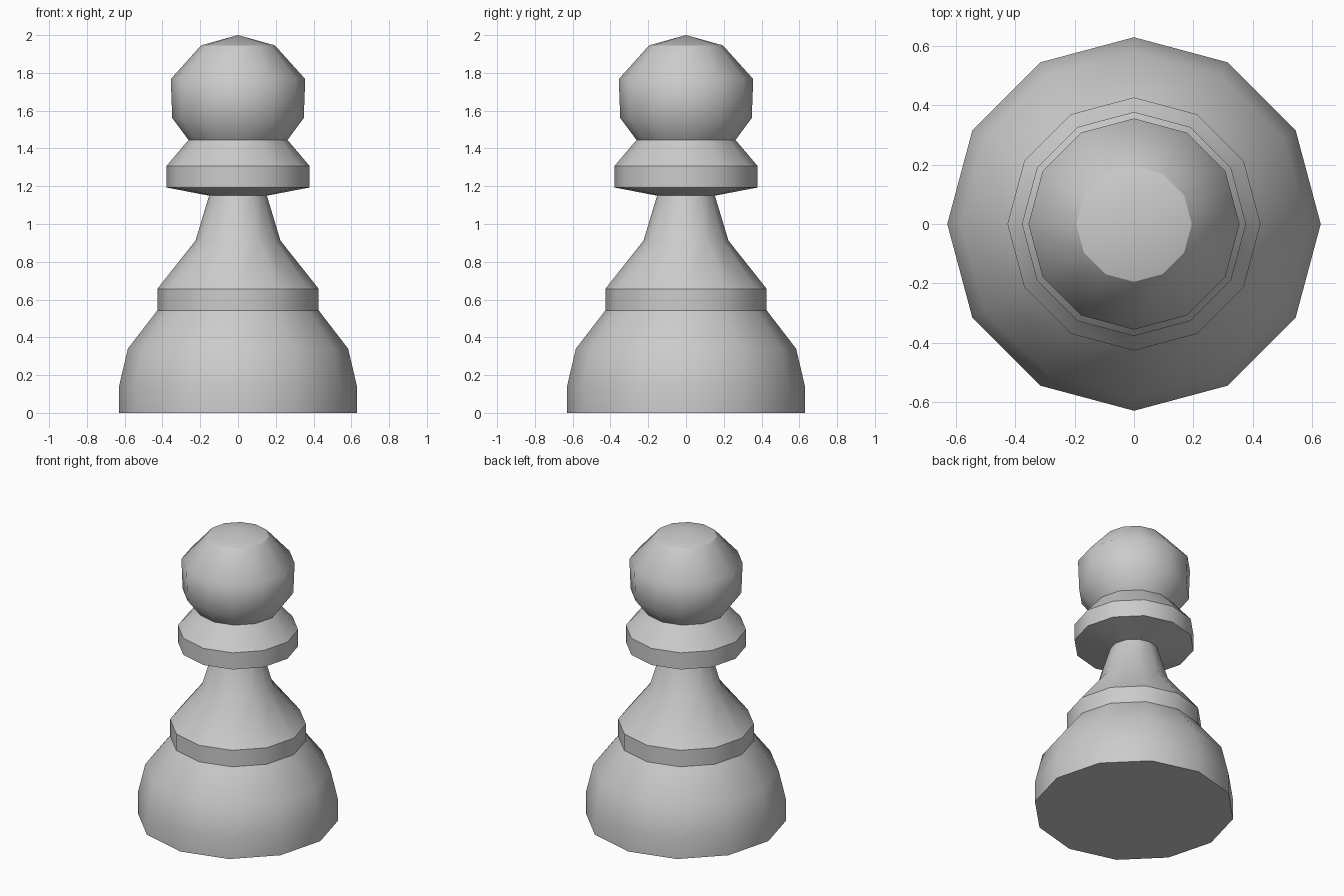
import bpy, bmesh
from math import cos, sin, tau

if "Cube" in bpy.data.objects:
    bpy.data.objects.remove(bpy.data.objects["Cube"])

SIDES = 12

# Lathe profile from the foot up: radius, height, crease on this ring
PROFILE = [
    (0.63, 0.00, True), (0.63, 0.14, False), (0.583, 0.34, False),      # rounded base
    (0.427, 0.543, True), (0.427, 0.657, True),                         # band
    (0.225, 0.912, False), (0.153, 1.15, True),                         # tapering stem
    (0.378, 1.193, True), (0.378, 1.308, True), (0.262, 1.445, True),   # collar
    (0.348, 1.56, False), (0.356, 1.767, False), (0.195, 1.946, True),  # head
]
TIP = 2.0

bm = bmesh.new()
rings = [[bm.verts.new((r * cos(tau * i / SIDES), r * sin(tau * i / SIDES), z))
          for i in range(SIDES)] for r, z, _ in PROFILE]

# Walls between neighbouring rings
for low, high in zip(rings, rings[1:]):
    for i in range(SIDES):
        j = (i + 1) % SIDES
        bm.faces.new((low[i], low[j], high[j], high[i]))

# Flat underside and shallow pointed crown
bm.faces.new(rings[0][::-1])
tip = bm.verts.new((0, 0, TIP))
for i in range(SIDES):
    bm.faces.new((rings[-1][i], rings[-1][(i + 1) % SIDES], tip))

# Smooth shading, with hard creases only where the turned parts meet
for f in bm.faces:
    f.smooth = True
for ring, (_, _, crease) in zip(rings, PROFILE):
    for i in range(SIDES):
        bm.edges.get((ring[i], ring[(i + 1) % SIDES])).smooth = not crease

bm.normal_update()
mesh = bpy.data.meshes.new("chess_pawn")
bm.to_mesh(mesh)
bm.free()
bpy.context.collection.objects.link(bpy.data.objects.new("chess_pawn", mesh))
